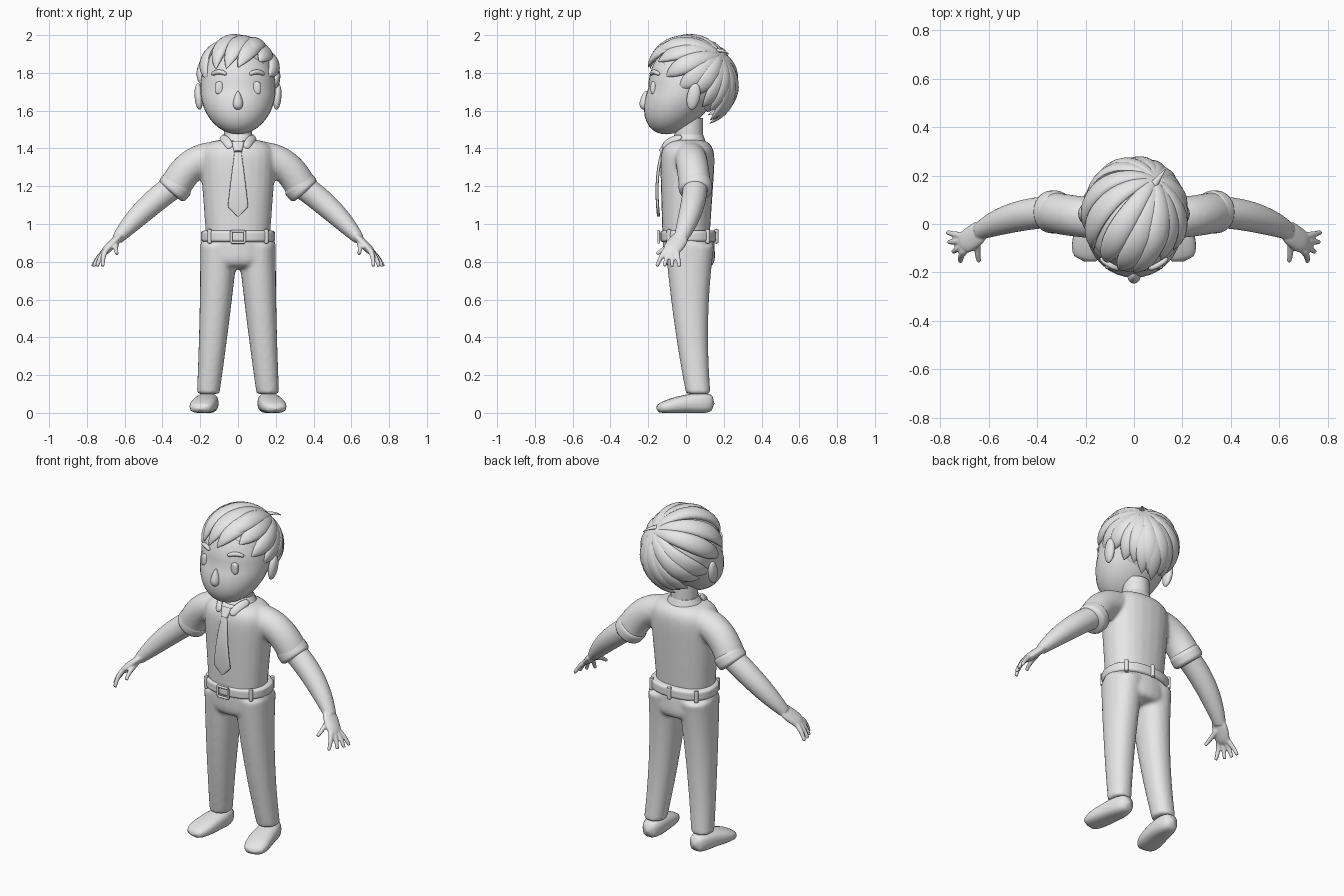
import bpy, bmesh, math
from mathutils import Vector

default_cube = bpy.data.objects.get("Cube")
if default_cube:
    bpy.data.objects.remove(default_cube, do_unlink=True)

GREY = (.8, .8, .8, 1)
clay = bpy.data.materials.new("light_grey")
clay.use_nodes = True
clay.diffuse_color = GREY
for node in clay.node_tree.nodes:
    if node.type == 'BSDF_PRINCIPLED':
        node.inputs["Base Color"].default_value = GREY

UP = Vector((0, 0, 1))
BACK = Vector((0, 1, 0))


def bezier(points, f):
    points = [Vector(p) for p in points]
    while len(points) > 1:
        points = [a.lerp(b, f) for a, b in zip(points, points[1:])]
    return points[0]


def rounding(f, power):
    """Profile that is full in the middle and closes at both ends."""
    return (1 - abs(2 * f - 1) ** power) ** (1 / power) + .02


def pill(width, depth, power=3):
    return lambda f: (width * rounding(f, power), depth * rounding(f, power))


def signed_power(value, exponent):
    return math.copysign(abs(value) ** exponent, value)


def skin(bm, path, ups, sizes, sides, power, level):
    """Join superelliptic rings placed along a path."""
    rings = []
    last = len(path) - 1
    for i, (point, up, size) in enumerate(zip(path, ups, sizes)):
        along = UP if level else (path[min(i + 1, last)] - path[max(i - 1, 0)]).normalized()
        across = up.cross(along).normalized()
        out = along.cross(across)
        ring = []
        for k in range(sides):
            angle = math.tau * k / sides
            co = point + across * signed_power(math.cos(angle), 2 / power) * size[0]
            co += out * signed_power(math.sin(angle), 2 / power) * size[1]
            co.z = max(co.z, 0)
            ring.append(bm.verts.new(co))
        rings.append(ring)
    for low, high in zip(rings, rings[1:]):
        for k in range(sides):
            bm.faces.new((low[k - 1], low[k], high[k], high[k - 1]))
    bm.faces.new(rings[0])
    bm.faces.new(rings[-1])


def sweep(bm, controls, size, up=BACK, steps=16, sides=24, power=2, level=False):
    marks = [i / steps for i in range(steps + 1)]
    skin(bm, [bezier(controls, f) for f in marks], [Vector(up)] * len(marks),
         [size(f) for f in marks], sides, power, level)


def ball(bm, centre, radii, warp=None):
    verts = bmesh.ops.create_uvsphere(bm, u_segments=32, v_segments=24, radius=1)["verts"]
    for v in verts:
        if warp:
            warp(v.co)
        v.co = Vector(centre) + v.co * Vector(radii)


def finish(name, bm, mirror=False, voxel=0):
    bmesh.ops.recalc_face_normals(bm, faces=bm.faces)
    mesh = bpy.data.meshes.new(name)
    bm.to_mesh(mesh)
    bm.free()
    mesh.materials.append(clay)
    mesh.shade_smooth()
    mesh.set_sharp_from_angle(angle=math.radians(50))
    ob = bpy.data.objects.new(name, mesh)
    bpy.context.scene.collection.objects.link(ob)
    if mirror:
        ob.modifiers.new("Mirror", 'MIRROR').use_mirror_merge = False
    if voxel:
        blend = ob.modifiers.new("Blend", 'REMESH')
        blend.mode, blend.voxel_size, blend.use_smooth_shade = 'VOXEL', voxel, True
        smooth = ob.modifiers.new("Smooth", 'SMOOTH')
        smooth.factor, smooth.iterations = .5, 5


def swept_part(name, controls, size, mirror=False, **options):
    bm = bmesh.new()
    sweep(bm, controls, size, **options)
    finish(name, bm, mirror)


def ball_part(name, centre, radii, mirror=False, warp=None):
    bm = bmesh.new()
    ball(bm, centre, radii, warp)
    finish(name, bm, mirror)


# Head: the jaw slides forward below the middle
def jaw(co):
    co.y += .5 * min(co.z, 0)


def teardrop(co):
    co.x *= .8 - .4 * co.z
    co.y = co.y * (.8 - .3 * co.z) + .1 * co.z


def ear_lean(co):
    co.y += .3 * co.z
    co.x += .2 * co.z


ball_part("head", (0, -.01, 1.72), (.2, .19, .245), warp=jaw)
ball_part("nose", (0, -.215, 1.655), (.03, .035, .05), warp=teardrop)
ball_part("ears", (.208, .04, 1.675), (.022, .035, .07), mirror=True, warp=ear_lean)
swept_part("neck", [(0, .015, 1.4), (0, .015, 1.56)], lambda f: (.075, .075), level=True)
swept_part("eyes", [(.1, -.173, 1.685), (.1, -.173, 1.755)], pill(.02, .014), mirror=True, power=3)
swept_part("eyebrows", [(.06, -.185, 1.79), (.1, -.175, 1.82), (.14, -.14, 1.79)],
           pill(.012, .012), mirror=True)

# Hair cap under the locks
HAIR_CENTRE, HAIR_SIZE = Vector((0, .015, 1.77)), Vector((.195, .222, .2))
bm = bmesh.new()
ball(bm, HAIR_CENTRE, HAIR_SIZE)
bmesh.ops.bisect_plane(bm, geom=bm.verts[:] + bm.edges[:] + bm.faces[:], plane_co=(0, -.1, 1.83),
                       plane_no=(0, 1, .9), clear_inner=True)
finish("hair_cap", bm)


# Hair locks radiate from the crown; tips drop from fringe to nape
def lock_size(f, width, depth):
    swell = 1.6 * (.2 + f) * (1 - f ** 3) + .03
    return width * swell, depth * swell


crown = Vector((.45, .75, .6))
LOCKS = 19
bm = bmesh.new()
for i in range(LOCKS):
    angle = math.tau * i / LOCKS
    parting = .3 if .3 < angle < .9 else 0
    drop = -.45 + .75 * math.cos(angle) + parting + .1 * (i % 2)
    reach = 1 - .35 * drop * drop
    tip = Vector((math.sin(angle) * reach, -math.cos(angle) * reach, drop))
    path, ups, sizes = [], [], []
    for k in range(17):
        f = k / 16
        ray = crown.normalized().slerp(tip.normalized(), f)
        ray *= crown.length * (1 - f * f) + max(tip.length, 1) * f * f
        path.append(HAIR_CENTRE + ray * HAIR_SIZE)
        ups.append((ray * HAIR_SIZE).normalized())
        sizes.append(lock_size(f, .05, .024 + .005 * (i % 2)))
    skin(bm, path, ups, sizes, 14, 2, False)
finish("hair_locks", bm)
swept_part("hair_tuft", [(.06, .13, 1.91), (.1, .19, 1.93), (.13, .225, 1.9)],
           lambda f: (.022 - .02 * f, .015 - .013 * f), up=UP)


# Shirt body with sleeves blended in
def torso(f):
    shoulder = math.sqrt(1 - f ** 14) + .02
    return (.165 + .04 * f) * shoulder, (.122 + .026 * f) * shoulder


bm = bmesh.new()
sweep(bm, [(0, 0, .92), (0, .01, 1.46)], torso, power=2.3, level=True, steps=24)
for s in (1, -1):
    sweep(bm, [(s * .1, .02, 1.35), (s * .26, .03, 1.36), (s * .34, .05, 1.18)], lambda f: (.085, .085))
finish("shirt", bm, voxel=.011)
swept_part("sleeve_cuffs", [(.305, .05, 1.23), (.36, .05, 1.165)], pill(.087, .087, 4), mirror=True)

# Collar and tie
swept_part("collar_band", [(0, .01, 1.42), (0, .015, 1.475)],
           lambda f: (.11 - .03 * f, .1 - .025 * f), level=True)
swept_part("collar_flaps", [(.09, -.02, 1.46), (.06, -.1, 1.45), (.04, -.125, 1.4)],
           pill(.022, .01), mirror=True, up=(.4, -1, .5))
swept_part("tie_knot", [(0, -.1, 1.43), (0, -.13, 1.38)], lambda f: (.035 - .015 * f, .017), power=3)
swept_part("tie_blade", [(0, -.12, 1.4), (0, -.17, 1.25), (0, -.145, 1.04)],
           lambda f: ((.015 + .045 * f) * min(1, 8 * (1 - f) + .05), .008), power=4)

# Bare arms with hands
PALM = Vector((1, 0, 1))
bm = bmesh.new()
sweep(bm, [(.31, .05, 1.22), (.49, .05, 1.1), (.64, -.03, .92)],
      lambda f: (.066 - .03 * f ** 3, .066 - .036 * f ** 3), up=PALM)
sweep(bm, [(.62, -.02, .94), (.715, -.09, .845)], pill(.05, .023), up=PALM)
fingers = [[(.645, -.06, .895), (.65, -.12, .87), (.64, -.155, .84)]]
for i in range(4):
    knuckle = Vector((.7, -.05 - .02 * i, .86))
    tip = Vector((.77 - .006 * i * i, -.035 - .04 * i, .775))
    fingers.append([knuckle, (knuckle + tip) / 2 + PALM * .01, tip])
for finger in fingers:
    sweep(bm, finger, lambda f: (.016 - .006 * f, .016 - .006 * f), up=PALM, sides=12)
finish("arms_and_hands", bm, mirror=True, voxel=.0055)

# Trousers
bm = bmesh.new()
sweep(bm, [(0, .02, .76), (0, .01, .97)], pill(.193, .135, 4), level=True)
for s in (1, -1):
    sweep(bm, [(s * .1, .02, .89), (s * .12, .01, .5), (s * .158, .065, .1)],
          lambda f: (.1 - .04 * f, .13 * .5 ** f), power=2.2, level=True)
finish("trousers", bm, voxel=.011)

# Belt, buckle frame and loops
swept_part("belt", [(0, .012, .9), (0, .012, .97)], pill(.193, .146, 6), power=2.3, level=True)
bm = bmesh.new()
for s in (1, -1):
    for offset in (Vector((.035, 0, .03)), Vector((.035, 0, -.03))):
        middle = Vector((0, -.145, .932))
        ends = [middle + offset * s, middle + Vector((offset.x, 0, -offset.z)) * s]
        sweep(bm, ends, lambda f: (.007, .007), sides=10)
    sweep(bm, [(-.035, -.145, .932 + s * .03), (.035, -.145, .932 + s * .03)],
          lambda f: (.007, .007), sides=10)
finish("belt_buckle", bm)
bm = bmesh.new()
for x, y in ((-.15, -.09), (.15, -.09), (.15, .115), (-.15, .115), (0, .16)):
    sweep(bm, [(x, y, .895), (x, y, .975)], pill(.012, .012, 6), sides=12)
finish("belt_loops", bm)

# Shoes, toes turned slightly out
swept_part("shoes", [(.155, .15, .05), (.165, 0, .06), (.205, -.155, .02)],
           lambda f: ((.055 + .02 * f) * rounding(f, 3), (.062 - .03 * f) * rounding(f, 3)),
           mirror=True, up=UP, power=2.6, steps=24)
